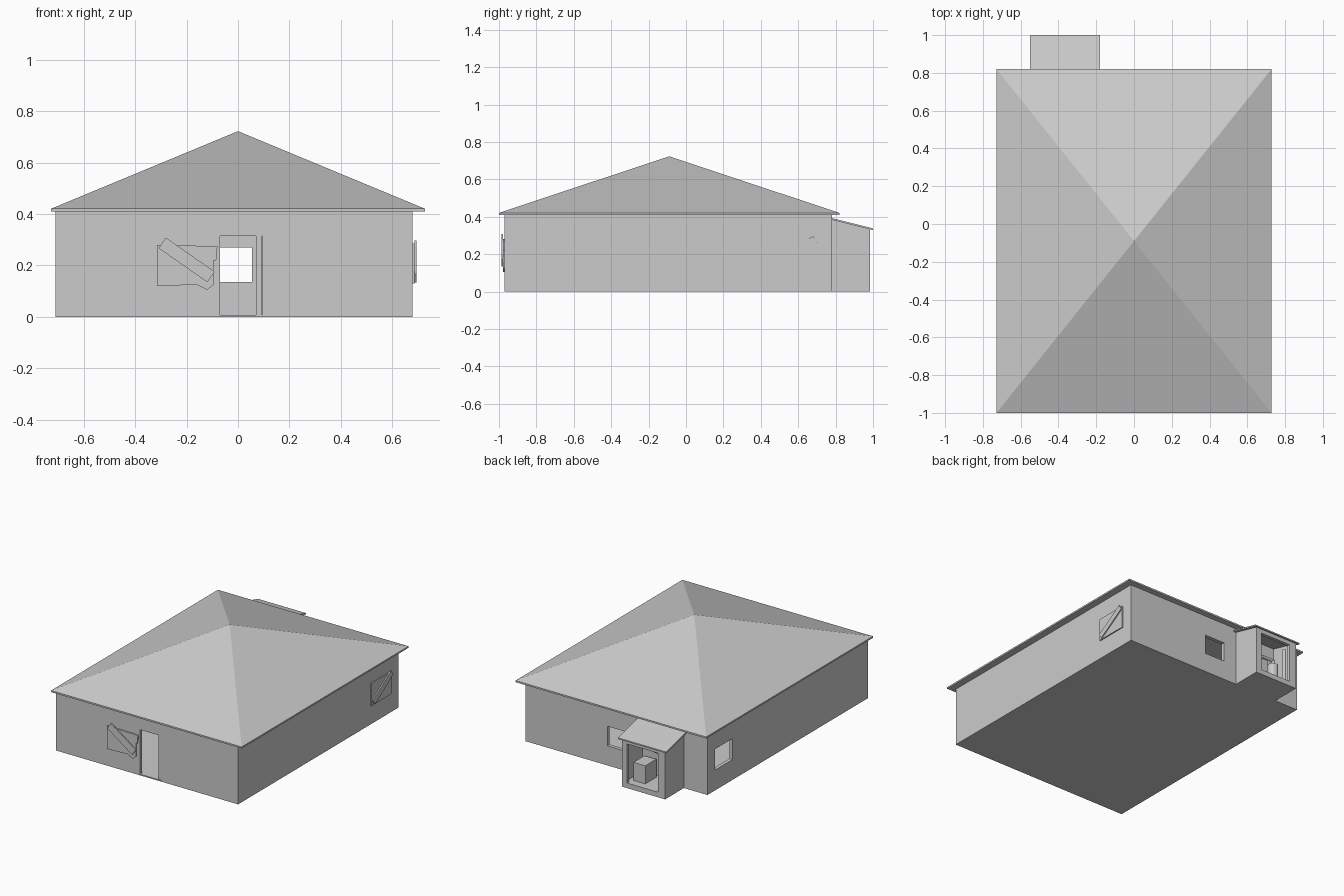
import bpy
import bmesh
from math import atan2, hypot
from mathutils import Matrix, Vector

if "Cube" in bpy.data.objects:
    bpy.data.objects.remove(bpy.data.objects["Cube"], do_unlink=True)

GREY = (0.6, 0.6, 0.6, 1)
plain = bpy.data.materials.new("plain_grey")
plain.use_nodes = True
plain.diffuse_color = GREY
plain.node_tree.nodes["Principled BSDF"].inputs["Base Color"].default_value = GREY


def finish(name, bm):
    bmesh.ops.recalc_face_normals(bm, faces=bm.faces)
    mesh = bpy.data.meshes.new(name)
    bm.to_mesh(mesh)
    bm.free()
    mesh.materials.append(plain)
    obj = bpy.data.objects.new(name, mesh)
    bpy.context.collection.objects.link(obj)
    return obj


def box(name, x, y, z):
    """Box from (low, high) ranges on each axis."""
    bm = bmesh.new()
    bmesh.ops.create_cube(bm, size=1)
    for v in bm.verts:
        v.co = [r[0] if c < 0 else r[1] for c, r in zip(v.co, (x, y, z))]
    return finish(name, bm)


def prism(name, points, depth, axis):
    """Extrude an outline standing in the xz (axis y) or yz (axis x) plane."""
    bm = bmesh.new()
    lo, hi = depth
    place = (lambda a, b: (a, lo, b)) if axis == "y" else (lambda a, b: (lo, a, b))
    face = bm.faces.new([bm.verts.new(place(a, b)) for a, b in points])
    out = bmesh.ops.extrude_face_region(bm, geom=[face])
    shift = Vector((0, hi - lo, 0)) if axis == "y" else Vector((hi - lo, 0, 0))
    bmesh.ops.translate(bm, vec=shift,
                        verts=[g for g in out["geom"] if isinstance(g, bmesh.types.BMVert)])
    return finish(name, bm)


def plank(name, start, end, width, depth, axis):
    """Slanted board between two points on a wall."""
    dx, dz = end[0] - start[0], end[1] - start[1]
    n = hypot(dx, dz)
    ox, oz = -dz / n * width / 2, dx / n * width / 2
    return prism(name, [(start[0] + ox, start[1] + oz), (end[0] + ox, end[1] + oz),
                        (end[0] - ox, end[1] - oz), (start[0] - ox, start[1] - oz)], depth, axis)


def cylinder(name, start, end, radius, sides=12):
    a, b = Vector(start), Vector(end)
    bm = bmesh.new()
    turn = (b - a).to_track_quat("Z", "Y").to_matrix().to_4x4()
    bmesh.ops.create_cone(bm, cap_ends=True, segments=sides, radius1=radius, radius2=radius,
                          depth=(b - a).length, matrix=Matrix.Translation((a + b) / 2) @ turn)
    return finish(name, bm)


def carve(obj, cutters):
    """Cut the shapes out of obj and discard them."""
    bpy.context.view_layer.objects.active = obj
    for cutter in cutters:
        mod = obj.modifiers.new("cut", "BOOLEAN")
        mod.operation = "DIFFERENCE"
        mod.solver = "EXACT"
        mod.object = cutter
        bpy.ops.object.modifier_apply(modifier=mod.name)
        bpy.data.objects.remove(cutter, do_unlink=True)


# House shell: hollow room with doorway and window openings
L, R, F, B, TOP, T = -0.71, 0.68, -0.97, 0.78, 0.41, 0.025
walls = box("house_walls", (L, R), (F, B), (0, TOP))
carve(walls, [
    box("room", (L + T, R - T), (F + T, B - T), (0.008, TOP - 0.008)),
    box("doorway", (-0.07, 0.095), (F - 0.1, F + 0.1), (0.008, 0.315)),
    box("back_window", (-0.1, 0.055), (B - 0.1, B + 0.1), (0.135, 0.27)),
    box("right_window", (L - 0.1, L + 0.1), (0.505, 0.7), (0.14, 0.285)),
])

# Front door swung open into the room
box("open_door", (0.07, 0.094), (F + 0.004, F + 0.16), (0.008, 0.314))

# Four-sided roof on a thin eave slab
bm = bmesh.new()
rings = [[bm.verts.new((x, y, z)) for x, y in
          ((-0.728, -1), (0.728, -1), (0.728, 0.82), (-0.728, 0.82))] for z in (0.41, 0.421)]
apex = bm.verts.new((0, -0.09, 0.723))
bm.faces.new(rings[0])
for i in range(4):
    j = (i + 1) % 4
    bm.faces.new((rings[0][i], rings[0][j], rings[1][j], rings[1][i]))
    bm.faces.new((rings[1][i], rings[1][j], apex))
finish("roof", bm)

# Broken panel and plank over the front window
prism("front_window_panel",
      [(-0.315, 0.28), (-0.08, 0.275), (-0.085, 0.22), (-0.095, 0.22), (-0.095, 0.125),
       (-0.12, 0.105), (-0.16, 0.125), (-0.315, 0.12)], (F - 0.008, F), "y")
plank("front_window_plank", (-0.295, 0.288), (-0.105, 0.155), 0.05, (F - 0.016, F - 0.008), "y")

# Panel and plank over the left side window
box("left_window_panel", (R, R + 0.008), (0.475, 0.7), (0.13, 0.285))
plank("left_window_plank", (0.49, 0.15), (0.69, 0.28), 0.04, (R + 0.008, R + 0.016), "x")

# Lean-to at the back, open on its rear side
shed = prism("shed_walls", [(B, 0), (0.985, 0), (0.985, 0.333), (B, 0.385)], (-0.53, -0.2), "x")
carve(shed, [
    prism("shed_room", [(B + 0.004, 0.035), (0.962, 0.035), (0.962, 0.33), (B + 0.004, 0.374)],
          (-0.512, -0.218), "x"),
    box("shed_opening", (-0.477, -0.24), (0.9, 1.1), (0.035, 0.305)),
])
prism("shed_roof", [(B - 0.005, 0.385), (1, 0.329), (1, 0.338), (B - 0.005, 0.394)],
      (-0.55, -0.18), "x")

# Equipment inside the lean-to
box("machine_box", (-0.34, -0.25), (0.81, 0.93), (0.035, 0.16))
cylinder("tank", (-0.45, 0.85, 0.035), (-0.45, 0.85, 0.2), 0.035)
cylinder("tank_pipe", (-0.45, 0.85, 0.2), (-0.45, 0.85, 0.235), 0.01)
cylinder("cross_pipe", (-0.46, 0.85, 0.235), (-0.36, 0.85, 0.235), 0.01)
cylinder("upright_pipe", (-0.465, 0.945, 0.035), (-0.465, 0.945, 0.28), 0.012)
